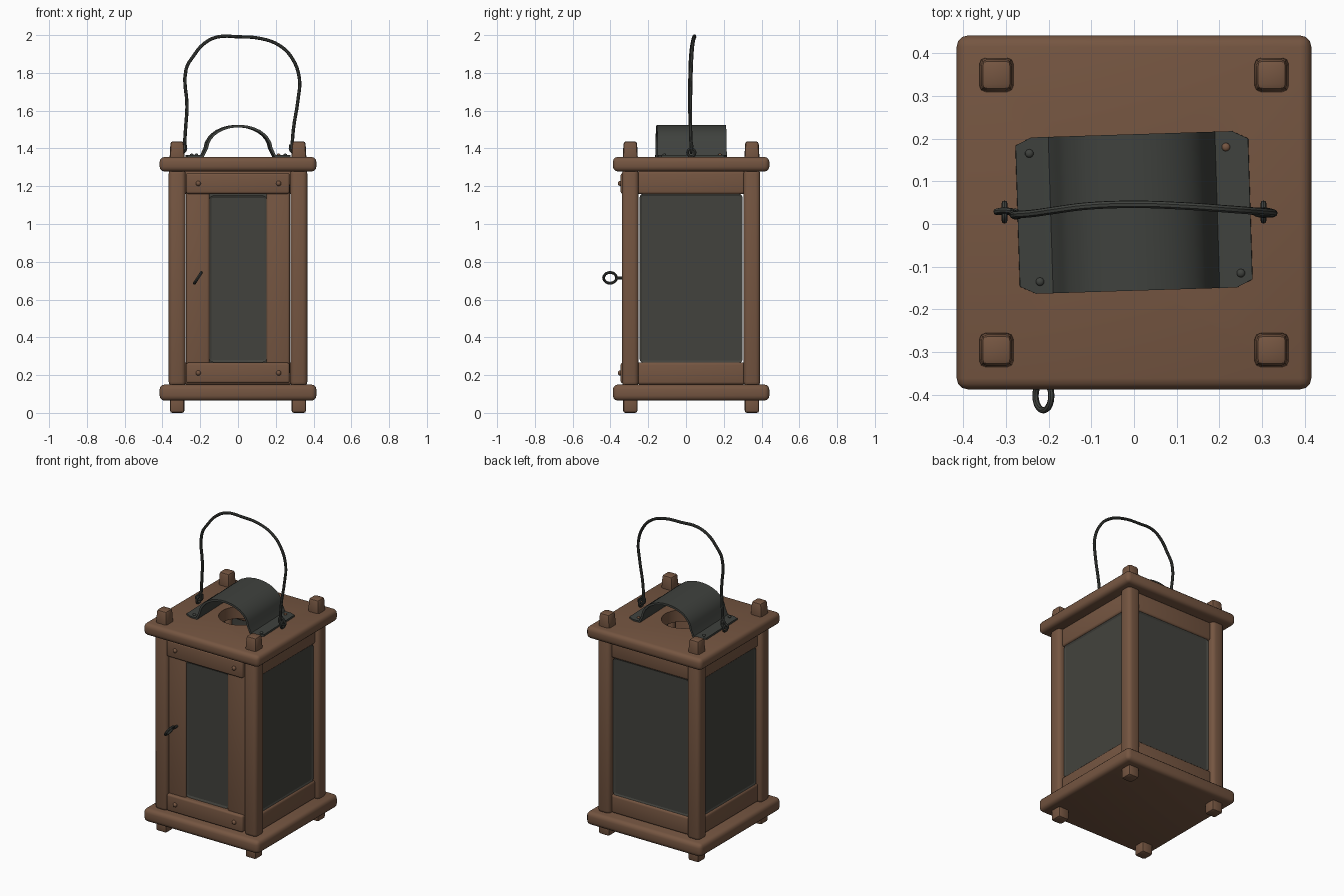
import bpy, bmesh, math
from mathutils import Vector, Matrix

if "Cube" in bpy.data.objects:
    bpy.data.objects.remove(bpy.data.objects["Cube"])


def material(name, rgb):
    m = bpy.data.materials.new(name)
    m.diffuse_color = (*rgb, 1)
    m.use_nodes = True
    m.node_tree.nodes["Principled BSDF"].inputs["Base Color"].default_value = m.diffuse_color
    return m


WOOD = material("brown wood", (0.178, 0.092, 0.053))
PANE = material("dark pane", (0.055, 0.055, 0.047))
IRON = material("dark iron", (0.050, 0.054, 0.048))
CY = 0.027  # centre of the body in y


def finish(ob, mat, angle=40):
    ob.data.materials.clear()
    ob.data.materials.append(mat)
    bpy.ops.object.select_all(action='DESELECT')
    ob.select_set(True)
    bpy.context.view_layer.objects.active = ob
    bpy.ops.object.convert(target='MESH')
    bpy.ops.object.shade_smooth_by_angle(angle=math.radians(angle))
    return ob


def from_bmesh(name, bm):
    me = bpy.data.meshes.new(name)
    bm.to_mesh(me)
    bm.free()
    ob = bpy.data.objects.new(name, me)
    bpy.context.collection.objects.link(ob)
    return ob


def box(name, lo, hi, mat, bevel=0.015, seg=3, taper=1.0, cutter=None):
    lo, hi = Vector(lo), Vector(hi)
    bm = bmesh.new()
    bmesh.ops.create_cube(bm, size=1)
    mid, size = (lo + hi) / 2, hi - lo
    for v in bm.verts:
        k = taper if v.co.z > 0 else 1
        v.co = mid + Vector((v.co.x * size.x * k, v.co.y * size.y * k, v.co.z * size.z))
    ob = from_bmesh(name, bm)
    b = ob.modifiers.new("bevel", 'BEVEL')
    b.width, b.segments = bevel, seg
    if cutter:
        c = ob.modifiers.new("hole", 'BOOLEAN')
        c.object, c.operation, c.solver = cutter, 'DIFFERENCE', 'EXACT'
    return finish(ob, mat)


def wire(name, pts, radius, mat):
    cu = bpy.data.curves.new(name, 'CURVE')
    cu.dimensions = '3D'
    cu.bevel_depth, cu.bevel_resolution, cu.use_fill_caps = radius, 2, True
    cu.resolution_u = 4
    sp = cu.splines.new('BEZIER')
    sp.bezier_points.add(len(pts) - 1)
    for p, co in zip(sp.bezier_points, pts):
        p.co = co
        p.handle_left_type = p.handle_right_type = 'AUTO'
    ob = bpy.data.objects.new(name, cu)
    bpy.context.collection.objects.link(ob)
    return finish(ob, mat)


def ring(name, loc, rot, major, minor):
    bpy.ops.mesh.primitive_torus_add(location=loc, rotation=rot, major_radius=major,
                                     minor_radius=minor, major_segments=20, minor_segments=8)
    bpy.context.object.name = name
    return finish(bpy.context.object, IRON)


def nail(name, loc, scale, mat):
    bpy.ops.mesh.primitive_uv_sphere_add(segments=10, ring_count=6, radius=1, location=loc)
    ob = bpy.context.object
    ob.name, ob.scale = name, scale
    return finish(ob, mat)


def pane(name, width, z0, z1, dist, turn):
    """Pane with a raised rim, facing -y, turned about the body axis."""
    bm = bmesh.new()
    bmesh.ops.create_cube(bm, size=1)
    for v in bm.verts:
        v.co = Vector((v.co.x * width, v.co.y * 0.03 - dist + 0.015,
                       z0 + (v.co.z + 0.5) * (z1 - z0)))
    bm.normal_update()
    upright = [e for e in bm.edges if abs(e.verts[0].co.y - e.verts[1].co.y) > 0.02]
    bmesh.ops.bevel(bm, geom=upright, offset=0.02, segments=3, affect='EDGES', profile=0.5)
    bm.normal_update()
    front = [f for f in bm.faces if f.normal.y < -0.9]
    bmesh.ops.inset_region(bm, faces=front, thickness=0.012, depth=-0.006)
    bm.transform(Matrix.Translation((0, CY, 0)) @ Matrix.Rotation(turn, 4, 'Z'))
    return finish(from_bmesh(name, bm), PANE, 25)


# Base and lid slabs, the lid with a round smoke hole
bpy.ops.mesh.primitive_cylinder_add(vertices=32, radius=0.13, depth=0.4, location=(0, CY, 1.32))
hole = bpy.context.object
hole.name, hole.hide_render = "hole_cutter", True
box("base_slab", (-.415, -.387, .065), (.415, .441, .15), WOOD, 0.026)
box("lid_slab", (-.415, -.387, 1.278), (.415, .441, 1.355), WOOD, 0.026, cutter=hole)
bpy.data.objects.remove(hole)

# Corner posts with square pegs through both slabs
for sx, xn in ((-1, "left"), (1, "right")):
    for sy, yn in ((-1, "front"), (1, "back")):
        x, y = sx * 0.322, CY + sy * 0.322
        box(f"{yn}_{xn}_post", (x - .045, y - .044, .14), (x + .045, y + .044, 1.29), WOOD, 0.024)
        box(f"{yn}_{xn}_top_peg", (x - .041, y - .041, 1.33), (x + .041, y + .041, 1.438),
            WOOD, 0.014, 2, 0.86)
        box(f"{yn}_{xn}_foot_peg", (x - .038, y - .038, 0), (x + .038, y + .038, .09), WOOD, 0.012, 2)

# Side and back rails and panes
for turn, n in ((90, "right"), (180, "back"), (-90, "left")):
    a = math.radians(turn)
    for z0, z1, zn in ((.15, .268, "lower"), (1.158, 1.28, "upper")):
        r = box(f"{n}_{zn}_rail", (-.285, -.342, z0), (.285, -.29, z1), WOOD, 0.014)
        r.data.transform(Matrix.Translation((0, CY, 0)) @ Matrix.Rotation(a, 4, 'Z'))
    pane(f"{n}_pane", 0.545, .265, 1.16, 0.333, a)

# Front door: stiles, rails with nails, narrow pane
for s, n in ((-1, "left"), (1, "right")):
    box(f"door_{n}_stile", (min(s * .15, s * .275), -.325, .2), (max(s * .15, s * .275), -.275, 1.22),
        WOOD, 0.014)
for z0, z1, zn in ((.157, .266, "lower"), (1.16, 1.27, "upper")):
    box(f"door_{zn}_rail", (-.275, -.346, z0), (.273, -.28, z1), WOOD, 0.012)
    for x in (-.21, .215):
        nail(f"door_{zn}_nail", (x, -.347, (z0 + z1) / 2), (.014, .014, .014), WOOD)
pane("door_pane", 0.305, .268, 1.15, 0.343, 0)

# Door pull ring on a short stem
ring("door_ring", (-.212, -.402, .715), (0, math.radians(123), 0), .034, .0075)
wire("door_ring_stem", [(-.212, -.31, .715), (-.212, -.34, .715), (-.212, -.37, .715)], .008, IRON)

# Bent metal smoke hood over the hole
prof = [(-.272, 1.366), (-.235, 1.364), (-.195, 1.364)]
prof += [(-.178 * math.cos(t), 1.385 + .14 * math.sin(t) ** 0.9)
         for t in [math.pi * (i + 0.5) / 16 for i in range(16)]]
prof += [(.195, 1.364), (.235, 1.364), (.272, 1.366)]
bm = bmesh.new()
rows = []
for i, (x, z) in enumerate(prof):
    h = 0.165 if i in (0, len(prof) - 1) else 0.183
    rows.append([bm.verts.new((x, s * h, z)) for s in (-1, 1)])
for a, b in zip(rows, rows[1:]):
    bm.faces.new((a[0], b[0], b[1], a[1]))
bm.transform(Matrix.Translation((0, CY, 0)) @ Matrix.Rotation(math.radians(1.8), 4, 'Z'))
hood = from_bmesh("smoke_hood", bm)
sol = hood.modifiers.new("thickness", 'SOLIDIFY')
sol.thickness, sol.offset = 0.013, -1
finish(hood, IRON, 35)
for x, y, m in ((-.245, .165, IRON), (.215, .18, WOOD), (-.22, -.135, IRON), (.25, -.115, IRON)):
    nail("hood_nail", (x, y, 1.366), (.01, .01, .007), m)

# Carrying handle, its twisted ends and eyelets
wire("handle", [(-.285, .025, 1.39), (-.278, .024, 1.5), (-.27, .02, 1.62), (-.275, .022, 1.82),
                (-.235, .025, 1.89), (-.18, .033, 1.955), (-.11, .042, 1.99), (0, .046, 1.991),
                (.12, .042, 1.982), (.22, .035, 1.945), (.285, .03, 1.88), (.325, .026, 1.77),
                (.318, .024, 1.66), (.293, .024, 1.5), (.285, .028, 1.39)], .009, IRON)
for s, n in ((-1, "left"), (1, "right")):
    ring(f"{n}_eyelet", (s * .303, .028, 1.378), (0, math.pi / 2, 0), .02, .007)
    wire(f"{n}_handle_hook", [(s * .278, .03, 1.42), (s * .278, .028, 1.39), (s * .3, .028, 1.378),
                              (s * .322, .028, 1.385), (s * .305, .032, 1.41), (s * .285, .03, 1.43)],
         .007, IRON)
